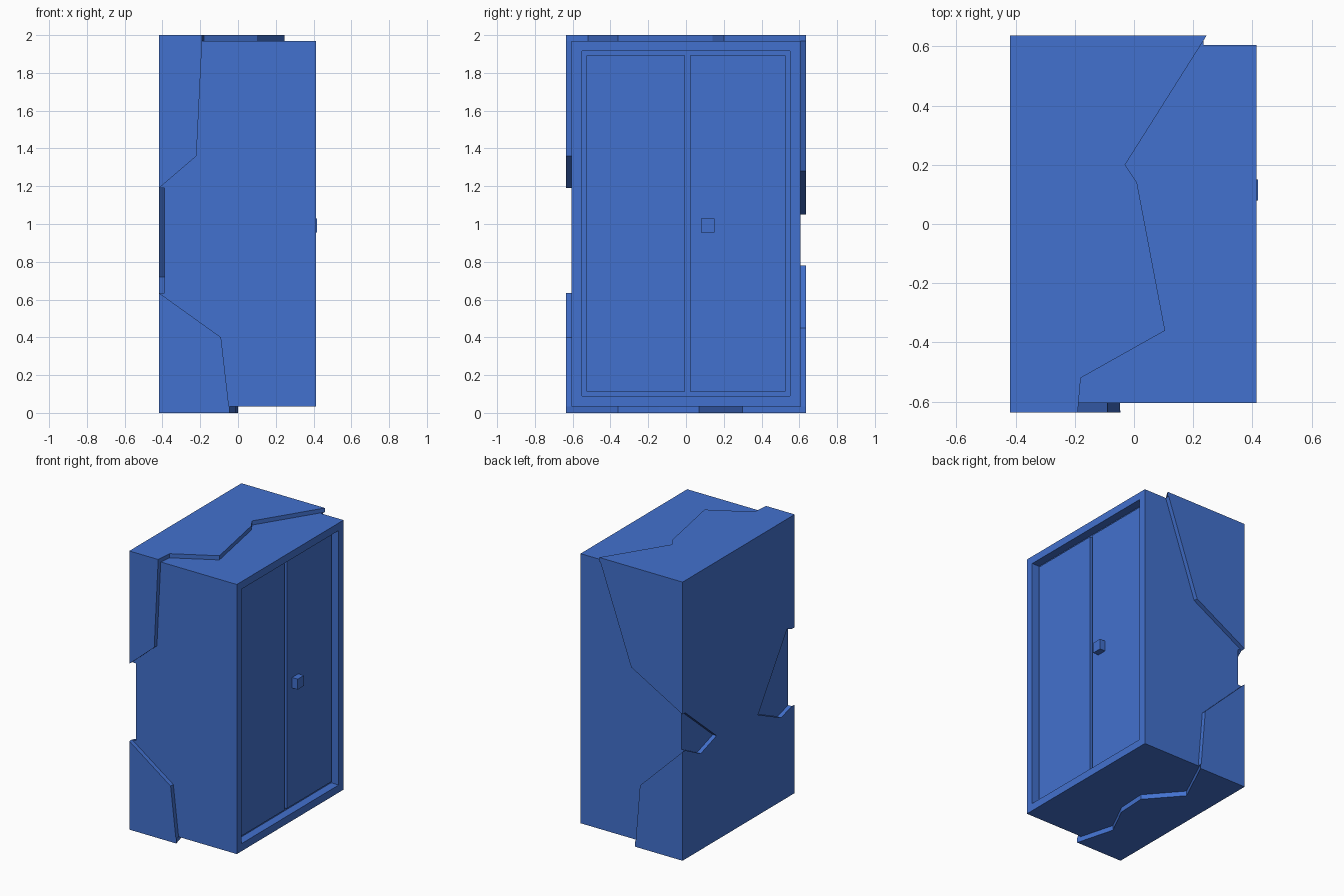
import bpy
import bmesh

if "Cube" in bpy.data.objects:
    bpy.data.objects.remove(bpy.data.objects["Cube"], do_unlink=True)

blue = bpy.data.materials.new("cabinet_blue")
blue.use_nodes = True
blue.diffuse_color = (0.055, 0.165, 0.62, 1)
shader = next(n for n in blue.node_tree.nodes if n.type == 'BSDF_PRINCIPLED')
shader.inputs["Base Color"].default_value = blue.diffuse_color
shader.inputs["Roughness"].default_value = 0.8

# Core bounds (inner) and broken shell bounds (outer)
LEFT, SIDE, BOTTOM, TOP = -0.388, 0.605, 0.035, 1.97
O_LEFT, O_SIDE, O_TOP = -0.418, 0.636, 2.0
FRONT = 0.414


def finish(name, bm):
    bmesh.ops.recalc_face_normals(bm, faces=bm.faces)
    mesh = bpy.data.meshes.new(name)
    bm.to_mesh(mesh)
    bm.free()
    mesh.materials.append(blue)
    obj = bpy.data.objects.new(name, mesh)
    bpy.context.collection.objects.link(obj)
    return obj


def box_mesh(lo, hi):
    bm = bmesh.new()
    bmesh.ops.create_cube(bm, size=1)
    for v in bm.verts:
        v.co = [(a + b) / 2 + c * (b - a) for a, b, c in zip(lo, hi, v.co)]
    return bm


def box(name, lo, hi):
    return finish(name, box_mesh(lo, hi))


def plate(name, outline, axis, start, end):
    """Extrude a flat outline along one axis between two heights."""
    bm = bmesh.new()
    verts = []
    for p in outline:
        co = list(p)
        co.insert(axis, start)
        verts.append(bm.verts.new(co))
    face = bm.faces.new(verts)
    out = bmesh.ops.extrude_face_region(bm, geom=[face])
    for v in out["geom"]:
        if isinstance(v, bmesh.types.BMVert):
            v.co[axis] = end
    return finish(name, bm)


# Cabinet body with the door recess sunk into the +x face
body = box_mesh((LEFT, -SIDE, BOTTOM), (FRONT, SIDE, TOP))
body.faces.ensure_lookup_table()
door_face = max(body.faces, key=lambda f: f.calc_center_median().x)
bmesh.ops.inset_region(body, faces=[door_face], thickness=0.077)
rim = bmesh.ops.extrude_discrete_faces(body, faces=[door_face])
for v in rim["faces"][0].verts:
    v.co.x -= 0.06
finish("cabinet_body", body)

# Two doors with a narrow gap, and the handle
for name, y0, y1 in (("door_near", -0.528, -0.005), ("door_far", 0.02, 0.528)):
    box(name, (FRONT - 0.06, y0, 0.112), (FRONT - 0.04, y1, 1.893))
box("door_handle", (FRONT - 0.04, 0.08, 0.955), (0.418, 0.15, 1.03))

# Broken outer shell: top and bottom slabs
plate("shell_top", [
    (O_LEFT, O_SIDE), (0.245, O_SIDE), (-0.03, 0.2), (0.01, 0.14),
    (0.105, -0.36), (-0.18, -0.52), (-0.19, -O_SIDE), (O_LEFT, -O_SIDE)],
    2, TOP, O_TOP)
plate("shell_bottom", [
    (O_LEFT, -O_SIDE), (-0.045, -O_SIDE), (-0.12, -0.36), (-0.01, -0.14),
    (0.0, 0.07), (-0.2, 0.3), (-0.04, O_SIDE), (O_LEFT, O_SIDE)],
    2, 0, BOTTOM)

# Shell pieces on the -y and +y faces
plate("shell_front_upper", [
    (O_LEFT, TOP), (-0.19, TOP), (-0.22, 1.36), (O_LEFT, 1.19)],
    1, -O_SIDE, -SIDE)
plate("shell_front_lower", [
    (O_LEFT, BOTTOM), (-0.048, BOTTOM), (-0.09, 0.4), (O_LEFT, 0.635)],
    1, -O_SIDE, -SIDE)
plate("shell_back_upper", [
    (O_LEFT, TOP), (0.235, TOP), (-0.01, 1.28), (O_LEFT, 1.05)],
    1, SIDE, O_SIDE)
plate("shell_back_lower", [
    (O_LEFT, BOTTOM), (-0.045, BOTTOM), (-0.08, 0.45), (O_LEFT, 0.78)],
    1, SIDE, O_SIDE)

# Shell on the -x face, chipped at both vertical edges
plate("shell_side", [
    (-SIDE, BOTTOM), (SIDE, BOTTOM), (SIDE, 0.78), (0.43, 0.69),
    (0.25, 0.75), (SIDE, 1.05), (SIDE, TOP), (-SIDE, TOP), (-SIDE, 1.19),
    (-0.55, 1.21), (-0.22, 0.72), (-0.48, 0.6), (-SIDE, 0.635)],
    0, O_LEFT, LEFT)
